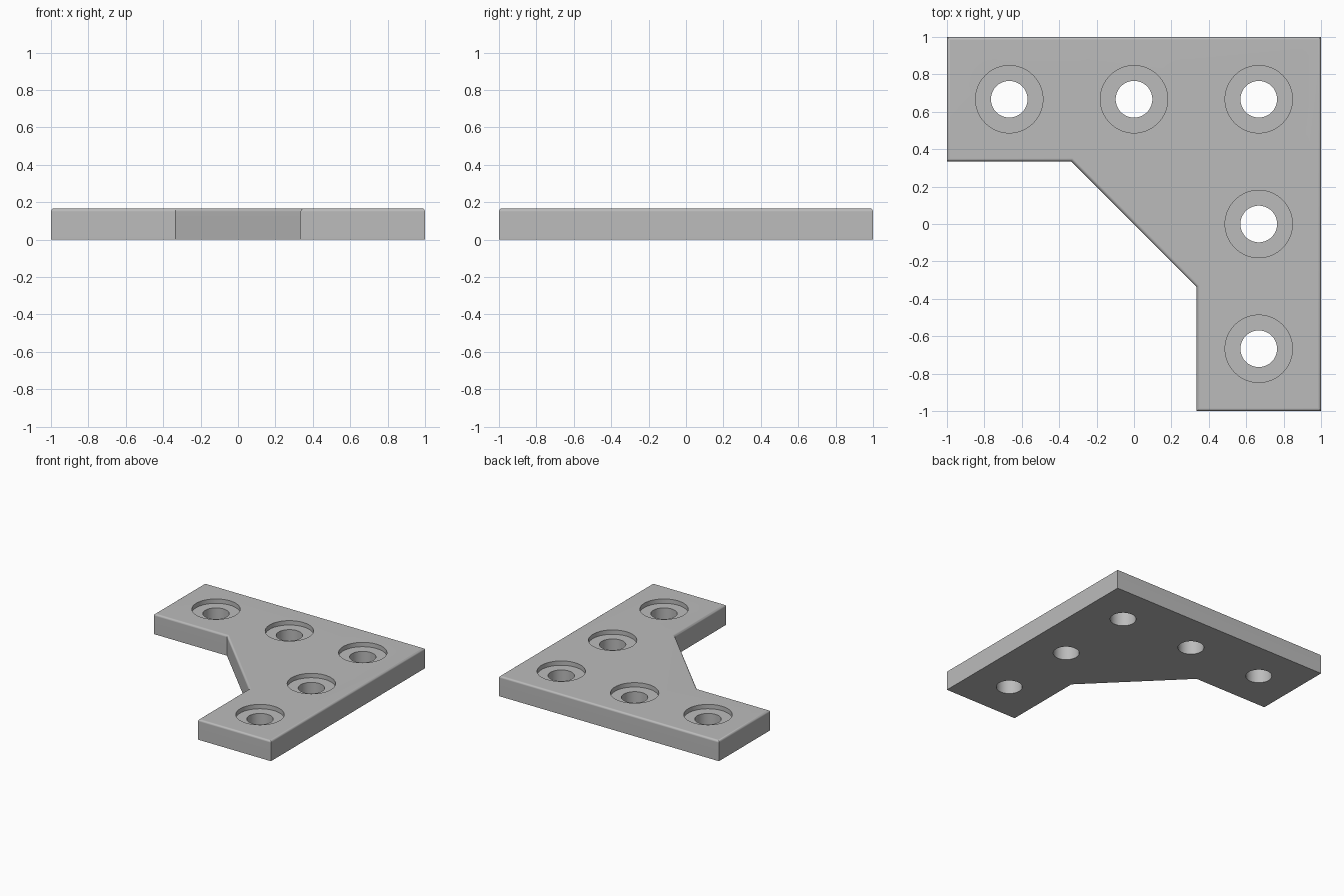
import bpy, bmesh, math
from mathutils import Matrix, Vector

HEIGHT = 0.167
ARM = 0.335          # inner edge of both arms
FILLET = 0.017
HOLE_R, BORE_R, BORE_DEPTH = 0.098, 0.18, 0.036
PITCH = 0.667        # hole spacing

old = bpy.data.objects.get("Cube")
if old:
    bpy.data.objects.remove(old, do_unlink=True)


def make_object(name, bm):
    bmesh.ops.recalc_face_normals(bm, faces=bm.faces)
    mesh = bpy.data.meshes.new(name)
    bm.to_mesh(mesh)
    bm.free()
    obj = bpy.data.objects.new(name, mesh)
    bpy.context.collection.objects.link(obj)
    return obj


grey = bpy.data.materials.new("plain grey")
grey.use_nodes = True
colour = (0.5, 0.5, 0.5, 1)
grey.diffuse_color = colour
grey.node_tree.nodes["Principled BSDF"].inputs["Base Color"].default_value = colour

# Corner plate: extruded outline with a rounded top rim
outline = [(-1, 1), (-1, ARM), (-ARM, ARM), (ARM, -ARM), (ARM, -1), (1, -1), (1, 1)]
bm = bmesh.new()
base = bm.faces.new([bm.verts.new((x, y, 0)) for x, y in outline])
top = bmesh.ops.extrude_face_region(bm, geom=[base], use_keep_orig=True)["geom"]
top_verts = [v for v in top if isinstance(v, bmesh.types.BMVert)]
bmesh.ops.translate(bm, verts=top_verts, vec=(0, 0, HEIGHT))
bmesh.ops.recalc_face_normals(bm, faces=bm.faces)
rim = [e for e in bm.edges if all(v.co.z > HEIGHT / 2 for v in e.verts)]
bmesh.ops.bevel(bm, geom=rim, offset=FILLET, segments=4, profile=0.5, affect='EDGES')
plate = make_object("corner_plate", bm)
plate.data.materials.append(grey)

# Stepped cutters: a through hole under a wider, shallow counterbore
bm = bmesh.new()
floor = HEIGHT - BORE_DEPTH
profile = [(0, -0.1), (HOLE_R, -0.1), (HOLE_R, floor), (BORE_R, floor),
           (BORE_R, HEIGHT + 0.1), (0, HEIGHT + 0.1)]
centres = [(x * PITCH, PITCH) for x in (-1, 0, 1)] + [(PITCH, y * PITCH) for y in (0, -1)]
for cx, cy in centres:
    verts = [bm.verts.new((cx + r, cy, z)) for r, z in profile]
    edges = [bm.edges.new(pair) for pair in zip(verts, verts[1:])]
    bmesh.ops.spin(bm, geom=verts + edges, cent=(cx, cy, 0), axis=(0, 0, 1),
                   angle=math.tau, steps=64, use_merge=False)
bmesh.ops.remove_doubles(bm, verts=bm.verts, dist=0.0005)
cutter = make_object("hole_cutter", bm)
cutter.data.materials.append(grey)

# Drill the plate and keep the result as plain mesh
drill = plate.modifiers.new("holes", 'BOOLEAN')
drill.operation = 'DIFFERENCE'
drill.solver = 'EXACT'
drill.object = cutter
bpy.context.view_layer.objects.active = plate
for obj in bpy.context.selected_objects:
    obj.select_set(False)
plate.select_set(True)
bpy.ops.object.modifier_apply(modifier=drill.name)
bpy.data.objects.remove(cutter, do_unlink=True)

# Smooth fillet and hole walls, crisp everywhere else
bpy.ops.object.shade_smooth_by_angle(angle=math.radians(30))
weighted = plate.modifiers.new("flat_faces", 'WEIGHTED_NORMAL')
weighted.keep_sharp = True
